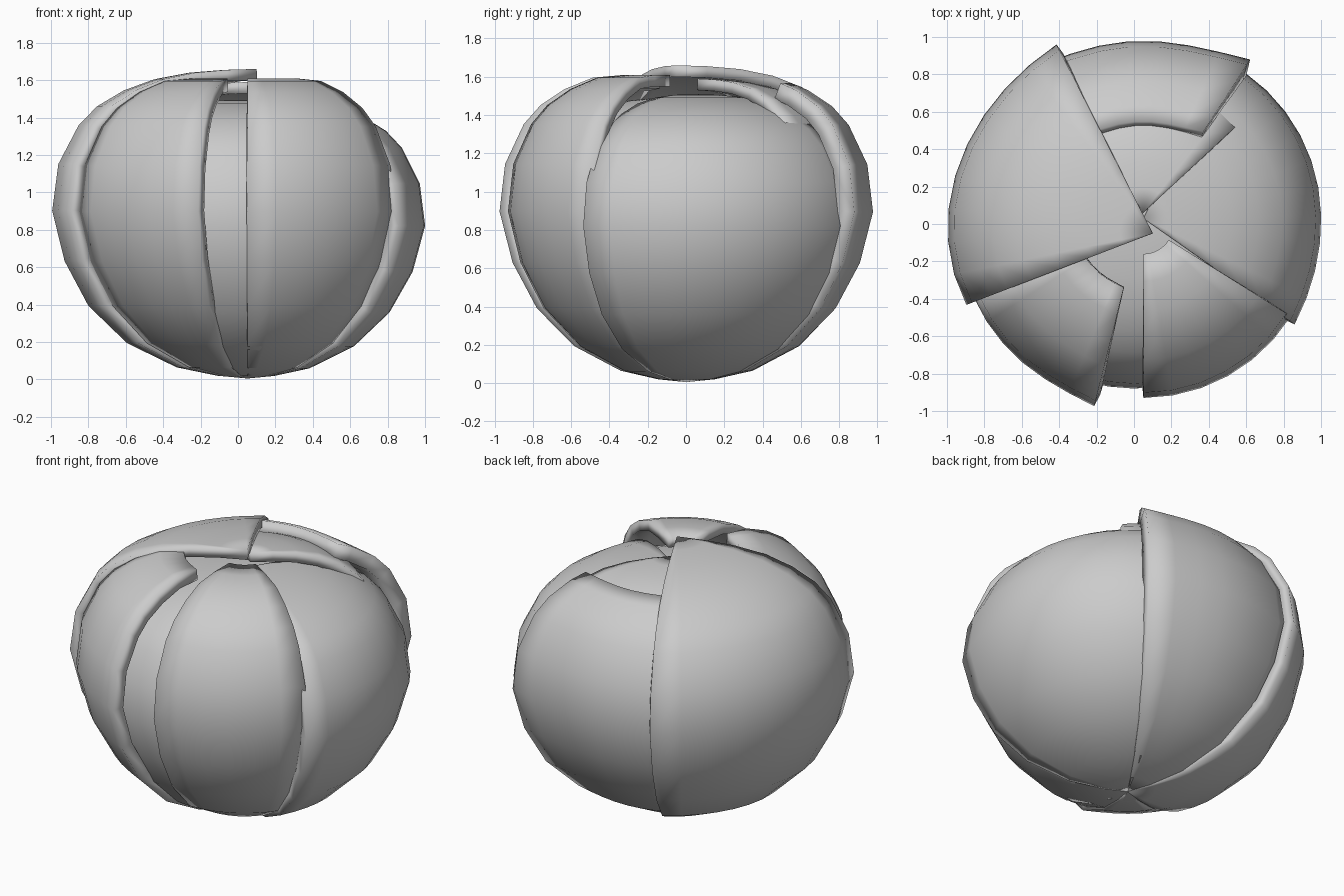
import bpy, bmesh, math
from mathutils import Vector

if "Cube" in bpy.data.objects:
    bpy.data.objects.remove(bpy.data.objects["Cube"])

# Unit meridian of the bud: (radius, height), from bottom pole to crown
PROFILE = [(0.0, 0.0), (0.15, 0.015), (0.35, 0.06), (0.6, 0.19), (0.8, 0.39),
           (0.93, 0.63), (1.0, 0.9), (0.97, 1.15), (0.87, 1.36), (0.78, 1.46),
           (0.65, 1.545), (0.5, 1.605), (0.33, 1.64), (0.16, 1.655), (0.0, 1.66)]
POLE = Vector((0.05, 0.0))


def meridian(radius, top, inner, flat):
    """Scale the profile, flatten its crown and cut it at the inner radius."""
    out = []
    for i, (r, z) in enumerate(PROFILE):
        r, z = r * radius, min(flat, 0.005 + z * (top - 0.005) / 1.66)
        if i > 6 and r < inner:
            r0, z0 = out[-1]
            out.append((inner, z0 + (z - z0) * (r0 - inner) / (r0 - r)))
            break
        out.append((r, z))
    return out


def petal(name, tip, a0, a1, radius, top, inner=0.0, flat=9.0, thick=0.06, flare=(0, 0)):
    """Thick lune of the bud between two azimuths; its side edges may flare out."""
    closed = a1 - a0 >= 360
    n = max(4, round((a1 - a0) / 9))
    bm = bmesh.new()
    rows = []
    for r, z in meridian(radius, top, inner, flat):
        c = POLE.lerp(Vector(tip), min(1.0, z / 0.8))
        row = []
        for j in range(n + 1):
            u = 2 * j / n - 1
            s = r * (1 + flare[u > 0] * abs(u) ** 3)
            a = math.radians(a0 + (a1 - a0) * j / n)
            row.append(bm.verts.new((c.x + s * math.cos(a), c.y + s * math.sin(a), z)))
        rows.append(row)
    for lo, hi in zip(rows, rows[1:]):
        for j in range(n):
            bm.faces.new((lo[j], lo[j + 1], hi[j + 1], hi[j]))
    bmesh.ops.remove_doubles(bm, verts=bm.verts, dist=0.0005)
    # Petals are smooth-shaded right around their rims
    for f in bm.faces:
        f.smooth = True
    me = bpy.data.meshes.new(name)
    bm.to_mesh(me)
    bm.free()
    ob = bpy.data.objects.new(name, me)
    bpy.context.collection.objects.link(ob)
    if not closed:
        m = ob.modifiers.new("thickness", 'SOLIDIFY')
        m.thickness = thick
        m.offset = -1
    return ob


# Closed core seen through the gaps
petal("inner_bud", (0.0, 0.0), 0, 360, 0.88, 1.495)

# Inner petal standing up behind the right petal
petal("inner_back_petal", (0.05, 0.06), 43, 150, 0.82, 1.59)

# Five outer petals, spaced evenly around the bud
petal("front_right_petal", (0.05, 0.0), -90, -32, 0.93, 1.65, inner=0.16, flat=1.61)
petal("right_petal", (0.05, 0.03), -35, 64, 0.95, 1.51, flare=(0.04, 0))
petal("front_left_petal", (0.03, 0.0), 204, 256, 0.97, 1.65, inner=0.34, flat=1.61,
      thick=0.07, flare=(0, 0.035))
petal("back_petal", (0.05, 0.0), 57, 123, 0.98, 1.645, inner=0.55, flat=1.6,
      thick=0.09, flare=(0.07, 0.03))
petal("left_petal", (0.1, -0.05), 117, 201, 1.1, 1.66, thick=0.06, flare=(0.03, -0.03))
